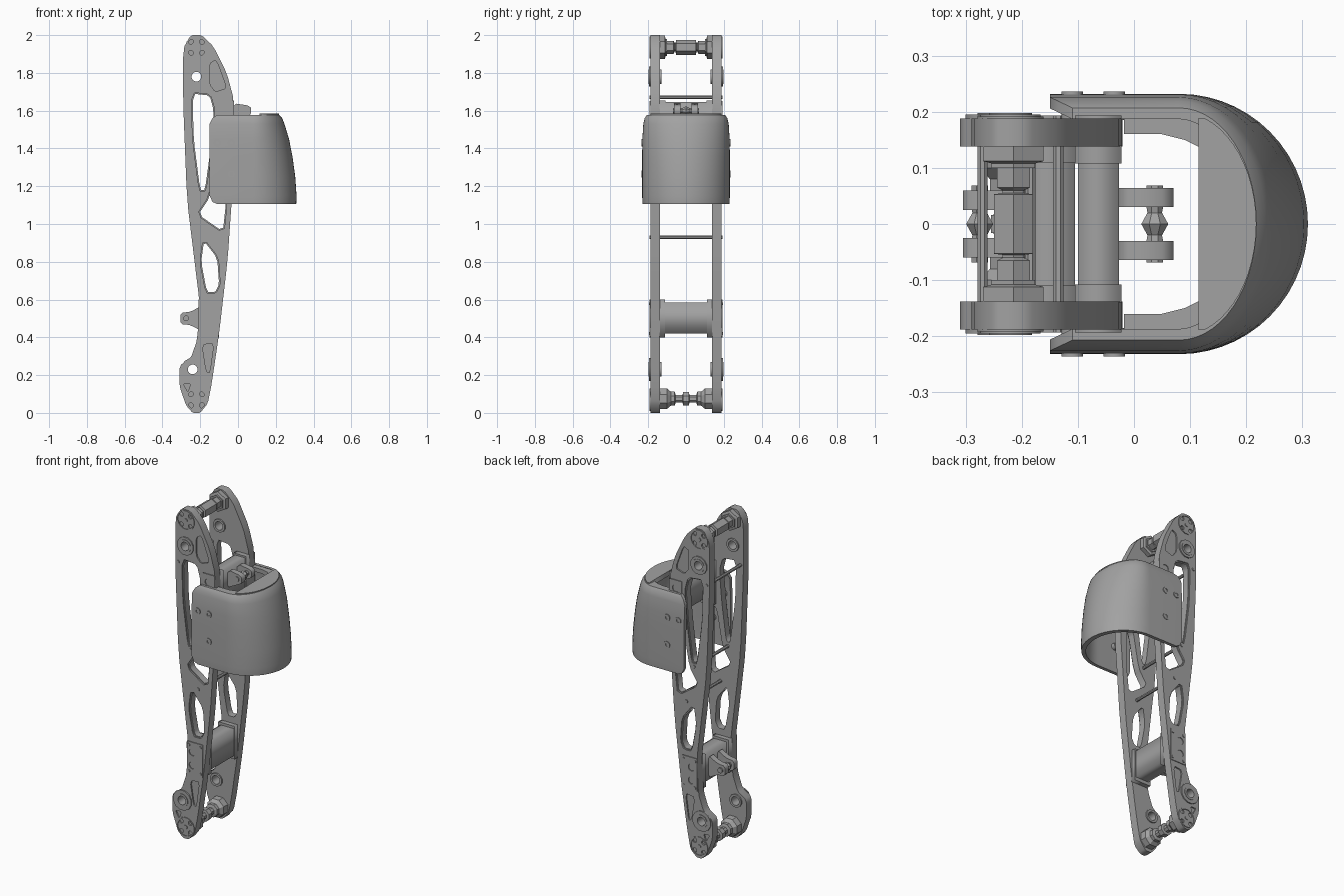
import bpy, bmesh, math
from mathutils import Matrix, Vector

cube = bpy.data.objects.get("Cube")
if cube:
    bpy.data.objects.remove(cube, do_unlink=True)

GREY = (0.36, 0.36, 0.36, 1)
grey = bpy.data.materials.new("metal_grey")
grey.use_nodes = True
grey.diffuse_color = GREY
grey.node_tree.nodes["Principled BSDF"].inputs["Base Color"].default_value = GREY


def add(name, mesh):
    mesh.materials.clear()
    mesh.materials.append(grey)
    ob = bpy.data.objects.new(name, mesh)
    bpy.context.scene.collection.objects.link(ob)
    return ob


def rounded(pts, k=0.2):
    """Cut every corner of a closed outline."""
    out = []
    for a, b in zip(pts, pts[1:] + pts[:1]):
        a, b = Vector(a), Vector(b)
        out += [a.lerp(b, k), b.lerp(a, k)]
    return out


def grown(pts, d):
    """Offset a closed outline outwards by d."""
    pts = [Vector(p) for p in pts]
    n = len(pts)
    turn = sum(pts[i - 1].x * pts[i].y - pts[i].x * pts[i - 1].y for i in range(n))
    s = d if turn > 0 else -d
    out = []
    for i, p in enumerate(pts):
        e1 = (p - pts[i - 1]).normalized()
        e2 = (pts[(i + 1) % n] - p).normalized()
        n1, n2 = Vector((e1.y, -e1.x)), Vector((e2.y, -e2.x))
        out.append(p + (n1 + n2) * s / (1 + n1.dot(n2)))
    return out


def circle(x, z, r, n=12):
    return [(x + r * math.cos(math.tau * (i + .5) / n),
             z + r * math.sin(math.tau * (i + .5) / n)) for i in range(n)]


def rect(x0, x1, z0, z1):
    return [(x0, z0), (x1, z0), (x1, z1), (x0, z1)]


def slab(name, loops, lo, hi, axis="Y"):
    """Filled outline with holes, extruded from lo to hi."""
    cu = bpy.data.curves.new(name, "CURVE")
    cu.dimensions = "2D"
    cu.fill_mode = "BOTH"
    cu.extrude = abs(hi - lo) / 2
    for loop in loops:
        sp = cu.splines.new("POLY")
        sp.points.add(len(loop) - 1)
        for q, p in zip(sp.points, loop):
            q.co = (p[0], p[1], 0, 1)
        sp.use_cyclic_u = True
    tmp = bpy.data.objects.new(name, cu)
    mesh = bpy.data.meshes.new_from_object(tmp)
    bpy.data.objects.remove(tmp)
    mid = (lo + hi) / 2
    if axis == "Y":
        mesh.transform(Matrix.Translation((0, mid, 0)) @ Matrix.Rotation(math.pi / 2, 4, "X"))
    else:
        mesh.transform(Matrix.Translation((0, 0, mid)))
    return add(name, mesh)


def spindle(name, x, z, profile, n=6):
    """Turned part along y from (y, radius) pairs."""
    bm = bmesh.new()
    rings = [[bm.verts.new((px, y, pz)) for px, pz in circle(x, z, r, n)] for y, r in profile]
    for a, b in zip(rings, rings[1:]):
        for i in range(n):
            j = (i + 1) % n
            bm.faces.new((a[i], a[j], b[j], b[i]))
    bm.faces.new(rings[0])
    bm.faces.new(rings[-1])
    bmesh.ops.recalc_face_normals(bm, faces=bm.faces)
    mesh = bpy.data.meshes.new(name)
    bm.to_mesh(mesh)
    bm.free()
    return add(name, mesh)


# Side plate outline, windows and shallow pockets (x, z)
outline = rounded([
    (-.25, 2), (-.19, 2), (-.13, 1.94), (-.06, 1.8), (-.022, 1.66), (-.02, 1.3), (-.035, 1.1),
    (-.055, .81), (-.1, .42), (-.14, .15), (-.16, .05), (-.2, 0), (-.24, 0), (-.275, .04),
    (-.31, .14), (-.31, .25), (-.25, .29), (-.215, .39), (-.205, .6), (-.225, .76),
    (-.27, 1.13), (-.29, 1.63), (-.29, 1.93)], .15)
windows = [rounded(w, .15) for w in (
    [(-.24, 1.69), (-.15, 1.68), (-.128, 1.6), (-.145, 1.4), (-.175, 1.18), (-.2, 1.18), (-.235, 1.45)],
    [(-.21, 1.05), (-.15, 1.14), (-.108, 1.37), (-.065, 1.37), (-.065, 1.1), (-.08, .96)],
    [(-.18, .91), (-.11, .82), (-.1, .68), (-.12, .64), (-.165, .64), (-.195, .8)])]
pockets = [rounded(p, .15) for p in (
    [(-.15, 1.85), (-.115, 1.87), (-.06, 1.72), (-.12, 1.7), (-.15, 1.74)],
    [(-.19, .36), (-.128, .37), (-.15, .21), (-.168, .22)],
    [(-.29, .155), (-.25, .155), (-.265, .11)])]
bosses = [(-.22, 1.78, .055), (-.24, .23, .062)]
lobes = [(-.22, 1.935), (-.22, .07)]
bores = [circle(x, z, .028) for x, z, r in bosses]
bolt_holes = [circle(x + .03 * a, z + .03 * b, .014, 8)
              for x, z in lobes for a in (-1, 1) for b in (-1, 1)]
shell_bolts = [(-.11, 1.43), (-.035, 1.43), (-.035, 1.265)]

for s, side in ((-1, "front"), (1, "back")):
    def part(name, loops, lo, hi):
        return slab(f"{side}_{name}", loops, s * lo, s * hi)

    part("plate_core", [outline] + windows + bores, .138, .18)
    part("plate_rim", [outline] + [grown(w, .006) for w in windows] + pockets + bores + bolt_holes,
         .18, .188)
    for x, z, r in bosses:
        part("bearing_ring", [circle(x, z, r), circle(x, z, .028)], .188, .195)
        part("bearing_lip", [circle(x, z, .04), circle(x, z, .026)], .13, .198)
    for x, z in lobes:
        part("lobe_ring", [circle(x, z, .06, 16), circle(x, z, .052, 16)], .188, .192)
        part("lobe_stud", [circle(x, z, .012, 8)], .188, .192)
    # Bolted end panels of the cross members
    part("lower_panel", [rect(-.208, -.105, .4, .6), circle(-.172, .54, .022), circle(-.172, .46, .022)],
         .188, .193)
    part("upper_panel", [rect(-.105, -.022, 1.4, 1.65), circle(-.065, 1.6, .022)], .188, .193)
    part("lower_flange", [rect(-.21, -.1, .4, .6)], .11, .14)
    part("upper_flange", [rect(-.105, -.022, 1.39, 1.655)], .108, .14)
    for x in (-.195, -.118):
        for z in (.42, .58):
            part("panel_bolt", [circle(x, z, .009, 8)], .19, .197)
    # Fixings of the shell and rods
    for x, z in shell_bolts:
        part("shell_spacer", [circle(x, z, .02)], .185, .215)
        part("shell_bolt", [circle(x, z, .02), circle(x, z, .01, 6)], .225, .236)
    # Clevis ears
    part("upper_ear", [rounded([(-.03, 1.53), (.03, 1.56), (.07, 1.58), (.07, 1.625), (-.03, 1.64)])],
         .03, .064)
    part("lower_ear", [rounded([(-.19, .43), (-.25, .465), (-.305, .47), (-.305, .53), (-.25, .535), (-.19, .57)])],
         .025, .06)

# Cross members
slab("upper_cross_member", [rect(-.1, -.027, 1.46, 1.645)], -.11, .11)
slab("lower_cross_member", [rect(-.195, -.105, .42, .585)], -.112, .112)

# Clevis pins
for name, x, z in (("upper_pin", .037, 1.6), ("lower_pin", -.275, .5)):
    spindle(name, x, z, [(-.069, .016), (-.03, .016), (-.02, .014), (0, .026),
                         (.02, .014), (.03, .016), (.069, .016)], 8)

# Thin tie rods
for x, z in ((-.27, 1.67), (-.185, 1.155), (-.135, .93)):
    spindle("tie_rod", x, z, [(-.193, .01), (.193, .01)], 8)


def mirrored(half):
    return [(-y, r) for y, r in half] + [(y, r) for y, r in reversed(half)]


# Axles
spindle("top_axle", -.215, 1.935, mirrored([
    (.14, .062), (.112, .062), (.108, .045), (.1, .045), (.1, .034), (.065, .034),
    (.06, .022), (.055, .022), (.053, .04)]))
spindle("bottom_axle", -.22, .075, mirrored([
    (.14, .06), (.1, .058), (.08, .04), (.06, .04), (.055, .022), (.018, .022), (.016, .038)]), 8)

# Curved shell: U section swept through levels of (z, nose depth, half width, wing end)
levels = [(1.105, .228, .23, -.11), (1.117, .229, .231, -.135), (1.15, .23, .232, -.15),
          (1.25, .223, .232, -.15), (1.36, .208, .232, -.15), (1.45, .19, .231, -.15),
          (1.53, .166, .226, -.15), (1.56, .154, .219, -.135), (1.578, .138, .207, -.11)]
STEPS, NOSE = 28, .08


def section(depth, width, end):
    arc = [(NOSE + depth * math.sin(math.pi * i / STEPS), width * math.cos(math.pi * i / STEPS))
           for i in range(STEPS + 1)]
    return [(end, width)] + arc + [(end, -width)]


bm = bmesh.new()
rows = []
for z, depth, width, end in levels:
    loop = section(depth, width, end) + section(depth - .028, width - .02, end)[::-1]
    rows.append([bm.verts.new((x, y, z)) for x, y in loop])
n = len(rows[0])
for a, b in zip(rows, rows[1:]):
    for i in range(n):
        j = (i + 1) % n
        bm.faces.new((a[i], a[j], b[j], b[i]))
for row in (rows[0], rows[-1]):
    for i in range(n // 2 - 1):
        bm.faces.new((row[i], row[i + 1], row[n - 2 - i], row[n - 1 - i]))
bmesh.ops.recalc_face_normals(bm, faces=bm.faces)
mesh = bpy.data.meshes.new("shell")
bm.to_mesh(mesh)
bm.free()
shell = add("shell", mesh)

# Shell roof and the side ledges beside the opening
roof = [p for p in section(.138, .2, 0) if p[0] > .115]
slab("shell_roof", [[(.115, roof[0][1])] + roof + [(.115, roof[-1][1])]], 1.555, 1.584, "Z")
for s, side in ((-1, "front"), (1, "back")):
    ledge = [(-.018, .16), (.05, .16), (.09, .15), (.12, .135), (.12, .2), (-.018, .2)]
    slab(side + "_shell_ledge", [[(x, s * y) for x, y in ledge]], 1.55, 1.575, "Z")

bpy.ops.object.select_all(action="DESELECT")
shell.select_set(True)
bpy.context.view_layer.objects.active = shell
bpy.ops.object.shade_smooth_by_angle(angle=math.radians(35))
